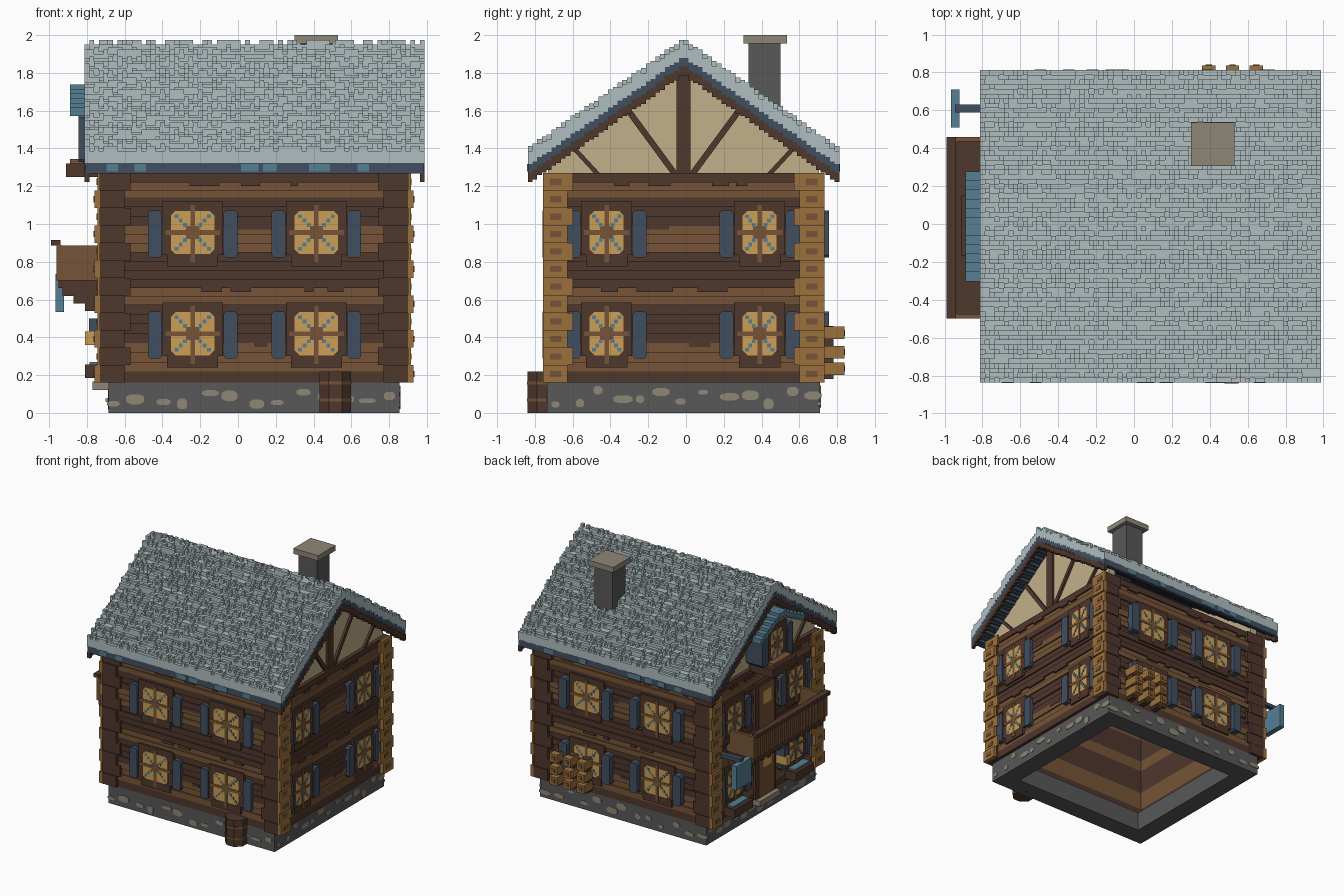
import bpy, bmesh, random

random.seed(4)
cube = bpy.data.objects.get("Cube")
if cube:
    bpy.data.objects.remove(cube, do_unlink=True)

# ---- materials ----
HEX = {"snow": "b0bec0", "slate_blue": "414f60", "dark_wood": "4f372c", "mid_wood": "765437",
       "log_gold": "9c703c", "window_gold": "cc9f57", "plaster": "c2b08a", "stone_grey": "585858",
       "stone_taupe": "8f8777", "teal_paint": "567f92"}
NAMES = list(HEX)
MATS = []
for name, code in HEX.items():
    srgb = [int(code[i:i + 2], 16) / 255 for i in (0, 2, 4)]
    lin = [((c + .055) / 1.055) ** 2.4 for c in srgb] + [1]
    m = bpy.data.materials.new(name)
    m.use_nodes = True
    m.diffuse_color = lin
    bsdf = next(n for n in m.node_tree.nodes if n.type == "BSDF_PRINCIPLED")
    bsdf.inputs["Base Color"].default_value = lin
    bsdf.inputs["Roughness"].default_value = .9
    MATS.append(m)

# ---- helpers: every part collects its blocks in one bmesh ----
parts = {}


def face(bm, mat, pts):
    f = bm.faces.new([bm.verts.new(p) for p in pts])
    f.material_index = NAMES.index(mat)


def prism(part, mat, ring_a, ring_b):
    bm = parts.setdefault(part, bmesh.new())
    va, vb = ([bm.verts.new(p) for p in r] for r in (ring_a, ring_b))
    n = len(va)
    fs = [bm.faces.new(va), bm.faces.new(vb[::-1])]
    fs += [bm.faces.new((va[i], vb[i], vb[(i + 1) % n], va[(i + 1) % n])) for i in range(n)]
    for f in fs:
        f.material_index = NAMES.index(mat)
    bmesh.ops.recalc_face_normals(bm, faces=fs)


def box(part, mat, x0, x1, y0, y1, z0, z1):
    ring = [(x0, y0), (x1, y0), (x1, y1), (x0, y1)]
    prism(part, mat, [(x, y, z0) for x, y in ring], [(x, y, z1) for x, y in ring])


# side -> (axis of the wall normal, wall plane, outward sign, wall start, wall end)
SIDES = {"front": ("y", -.735, -1, -.69, .86), "back": ("y", .71, 1, -.69, .86),
         "left": ("x", .88, 1, -.72, .7), "right": ("x", -.71, -1, -.72, .7)}


def at(side, u, z, d):
    axis, plane, s = SIDES[side][:3]
    return (u, plane + s * d, z) if axis == "y" else (plane + s * d, u, z)


def poly(side, part, mat, pts, d0, d1):
    prism(part, mat, [at(side, u, z, d0) for u, z in pts], [at(side, u, z, d1) for u, z in pts])


def slab(side, part, mat, u0, u1, z0, z1, d0, d1):
    poly(side, part, mat, [(u0, z0), (u1, z0), (u1, z1), (u0, z1)], d0, d1)


# ---- stone foundation: open ring with pale stones ----
for y0, y1 in ((-.735, -.58), (.555, .71)):
    box("foundation", "stone_grey", -.685, .855, y0, y1, 0, .16)
for x0, x1 in ((-.685, -.53), (.7, .855)):
    box("foundation", "stone_grey", x0, x1, -.58, .555, 0, .16)
for side, off in (("front", 0), ("back", 0), ("left", -.025), ("right", -.025)):
    a, b = SIDES[side][3:]
    for i in range(13):
        u = a + .04 + (b - a - .08) * i / 12 + random.uniform(-.02, .02)
        z, w, h = random.uniform(.04, .12), random.uniform(.02, .05), random.uniform(.012, .03)
        pts = [(u - w, z - h / 2), (u - w / 2, z - h), (u + w / 2, z - h), (u + w, z - h / 2),
               (u + w, z + h / 2), (u + w / 2, z + h), (u - w / 2, z + h), (u - w, z + h / 2)]
        poly(side, "foundation_stones", "stone_taupe", pts, off - .01, off + .004)

# ---- log walls in alternating dark and light bands ----
LEVELS = [.16, .22, .37, .57, .66, .85, .99, 1.14, 1.22, 1.27]
for side, (axis, plane, s, a, b) in SIDES.items():
    for i, (z0, z1) in enumerate(zip(LEVELS, LEVELS[1:])):
        mat = "mid_wood" if i % 2 else "dark_wood"
        rows = max(1, round((z1 - z0) / .05))
        h = (z1 - z0) / rows
        for r in range(rows):
            out = -.012 * (r % 2)
            slab(side, "log_walls", mat, a, b, z0 + r * h, z0 + (r + 1) * h, -.13, out)
        if i % 2:  # weathered patches
            for k in range(5):
                u, w = random.uniform(a + .15, b - .25), random.uniform(.04, .12)
                slab(side, "wall_patches", "dark_wood", u, u + w, z1 - .02, z1 + .005, -.02, .004)
box("ceiling", "dark_wood", -.6, .77, -.62, .6, 1.24, 1.265)

# ---- interlocking corner logs ----
ROWS = 12
H = 1.11 / ROWS
for i in range(ROWS):
    odd = i % 2
    z0, z1 = .16 + i * H, .16 + (i + 1) * H
    w = .13 + .03 * odd
    for side in ("front", "back"):
        out = .022 - .008 * odd
        slab(side, "corner_logs", "dark_wood", -.73, -.73 + w, z0, z1, -.1, out)
        slab(side, "corner_logs", "dark_wood", .9 - w, .9, z0, z1, -.1, out)
    for side in ("left", "right"):
        out = .05 - .015 * odd
        for y0, y1, m in ((-.757, -.757 + w, -.69), (.732 - w, .732, .665)):
            slab(side, "log_ends", "log_gold", y0, y1, z0, z1, -.1 + .12, out)
            slab(side, "log_ends", "mid_wood", m - .03, m + .03, z0 + .03, z1 - .03, .02, out + .004)


# ---- windows with shutters ----
def window(side, u, z, hw, shutters=True, base=0):
    hh = .115
    slab(side, "window_frames", "dark_wood", u - hw - .045, u + hw + .045, z - .12, z + .165, -.02, base + .014)
    slab(side, "window_frames", "dark_wood", u - hw - .02, u + hw + .02, z - .18, z - .12, -.02, base + .016)
    c = .025
    pts = [(-hw + c, -hh), (hw - c, -hh), (hw, -hh + c), (hw, hh - c),
           (hw - c, hh), (-hw + c, hh), (-hw, hh - c), (-hw, -hh + c)]
    poly(side, "window_panes", "window_gold", [(u + p, z + q) for p, q in pts], base, base + .017)
    slab(side, "window_bars", "mid_wood", u - .012, u + .012, z - .16, z + .145, base, base + .021)
    slab(side, "window_bars", "mid_wood", u - hw - .03, u + hw + .03, z - .012, z + .012, base, base + .021)
    slab(side, "window_bars", "mid_wood", u - .035, u + .035, z - .035, z + .035, base, base + .019)
    for t in (.35, .55, .75):
        for p in (-t, t):
            for q in (-t, t):
                cu, cz, e = u + p * hw, z + q * hh, .01
                slab(side, "pane_lattice", "teal_paint", cu - e, cu + e, cz - e, cz + e, base, base + .02)
    if shutters:
        for s in (-1, 1):
            cu = u + s * (hw + .085)
            pts = [(-.037, -.11), (-.025, -.125), (.025, -.125), (.037, -.11),
                   (.037, .11), (.025, .125), (-.025, .125), (-.037, .11)]
            out = .047 if side == "back" else .024
            poly(side, "shutters", "slate_blue", [(cu + p, z - .008 + q) for p, q in pts], -.02, base + out)


for z in (.42, .955):
    for side in ("front", "back"):
        for u in (-.24, .415):
            window(side, u, z, .115)
    for side in ("left", "right"):
        for u in (-.42, .39):
            window(side, u, z, .09)


# ---- gables with timber framing ----
def bar(side, u0, z0, u1, z1, w):
    poly(side, "gable_timbers", "dark_wood", [(u0 - w, z0), (u0 + w, z0), (u1 + w, z1), (u1 - w, z1)], -.04, -.012)


C = -.0125
for side in ("left", "right"):
    poly(side, "gable_plaster", "plaster", [(-.73, 1.26), (.705, 1.26), (.705, 1.33), (C, 1.83), (-.73, 1.33)], -.09, -.03)
    bar(side, C, 1.26, C, 1.82, .037)
    for s in (-1, 1):
        bar(side, C + s * .05, 1.27, C + s * .3, 1.61, .02)
        bar(side, C + s * .46, 1.27, C + s * .58, 1.4, .016)

# ---- roof: brown bargeboards, blue boarding, rough snow ----
V, NX, NY = .025, 72, 66
X0, Y0 = -.812, -.8375


def roof_z(j):
    y = Y0 + (j + .5) * V
    return round((1.955 - .7 * abs(y - C)) / .0125) * .0125


for j in range(NY):
    y, z = Y0 + j * V, roof_z(j)
    box("roof_boards", "slate_blue", X0 + .003, X0 + NX * V - .003, y, y + V, z - .12, z - .065)
    for x in (X0, X0 + NX * V - V):
        box("bargeboards", "dark_wood", x, x + V, y, y + V, z - .165, z - .115)
for j in (0, NY - 1):
    y = Y0 + j * V
    for k in range(9):
        x = random.uniform(X0, .9)
        box("eave_patches", "teal_paint", x, x + .06, y - .003, y + V + .003, roof_z(j) - .11, roof_z(j) - .07)

snow = parts.setdefault("roof_snow", bmesh.new())
height = [[roof_z(j) + V * (random.random() < .42) for j in range(NY)] for i in range(NX)]


def level(i, j, home):
    return height[i][j] if 0 <= i < NX and 0 <= j < NY else roof_z(home) - .07


for i in range(NX):
    for j in range(NY):
        xa, ya, h = X0 + i * V, Y0 + j * V, height[i][j]
        xb, yb = xa + V, ya + V
        face(snow, "snow", [(xa, ya, h), (xb, ya, h), (xb, yb, h), (xa, yb, h)])
        for di, dj, p, q in ((-1, 0, (xa, yb), (xa, ya)), (1, 0, (xb, ya), (xb, yb)),
                             (0, -1, (xa, ya), (xb, ya)), (0, 1, (xb, yb), (xa, yb))):
            low = level(i + di, j + dj, j)
            if low < h - .001:
                face(snow, "snow", [(*p, low), (*q, low), (*q, h), (*p, h)])

# ---- chimney ----
box("chimney", "stone_grey", .33, .5, .33, .5, 1.55, 1.96)
box("chimney_cap", "stone_taupe", .3, .53, .305, .535, 1.955, 2)

# ---- rain barrel ----
def octagon(r, z):
    k = r * .414
    return [(.515 + a, -.755 + b, z) for a, b in ((-k, -r), (k, -r), (r, -k), (r, k), (k, r), (-k, r), (-r, k), (-r, -k))]


prism("rain_barrel", "dark_wood", octagon(.083, 0), octagon(.083, .22))
for z in (.06, .15):
    prism("barrel_hoops", "mid_wood", octagon(.087, z), octagon(.087, z + .015))

# ---- firewood stack ----
for x in (.36, .485, .61):
    for z in (.2, .288, .39):
        box("firewood", "log_gold", x, x + .07, .7, .838, z, z + .067)
        box("firewood", "mid_wood", x + .018, x + .052, .8, .842, z + .018, z + .05)
    box("firewood_rack", "dark_wood", x + .01, x + .06, .7, .78, .18, .46)

# ---- balcony ----
box("balcony_floor", "dark_wood", -.95, -.7, -.49, .45, .66, .73)
for y in (-.49, -.26, -.02, .2, .41):
    for k in range(3):
        box("balcony_brackets", "dark_wood", -.93 + k * .06, -.7, y, y + .04, .62 - k * .04, .665 - k * .04)
for k in range(24):
    y = -.5 + k * .04
    box("balcony_planks", "mid_wood", -.96 + .008 * (k % 2), -.935, y, y + .04, .7, .89)
for y in (-.5, .435):
    box("balcony_planks", "mid_wood", -.955, -.7, y, y + .025, .7, .885)
box("balcony_handrail", "dark_wood", -.99, -.94, -.5, .46, .885, .915)

# ---- doors, flower boxes and lantern ----
for z0, z1 in ((.16, .57), (.7, 1.1)):
    slab("right", "door_frames", "dark_wood", -.15, .12, z0, z1 + .03, -.02, .02)
    slab("right", "doors", "mid_wood", -.115, .085, z0 + .01, z1, -.02, .028)
    slab("right", "door_windows", "window_gold", -.07, .04, z1 - .16, z1 - .05, -.02, .033)
slab("right", "door_step", "stone_taupe", -.15, .12, .12, .165, -.05, .06)
for u in (-.42, .39):
    slab("right", "flower_boxes", "dark_wood", u - .12, u + .12, .185, .255, -.02, .1)
    slab("right", "flower_boxes", "teal_paint", u - .1, u + .1, .25, .27, -.02, .075)
slab("right", "lantern", "window_gold", -.23, -.18, .36, .43, 0, .1)
slab("right", "lantern", "slate_blue", -.235, -.175, .43, .5, 0, .08)

# ---- hanging sign ----
box("sign_arm", "slate_blue", -.945, -.7, .59, .63, .73, .76)
box("sign_board", "teal_paint", -.965, -.92, .51, .71, .535, .735)

# ---- gable window bay with peaked awning ----
slab("right", "gable_bay", "dark_wood", -.15, .13, 1.27, 1.62, -.05, .11)
window("right", C, 1.46, .08, True, .11)
slab("right", "gable_flower_box", "dark_wood", -.17, .15, 1.25, 1.32, -.02, .2)
slab("right", "gable_flower_box", "mid_wood", -.13, .11, 1.315, 1.345, .1, .18)
for k in range(12):
    u = C - .29 + k * .0484
    z = 1.735 - .27 * abs(u + .0242 - C) / .55
    z = 1.75 - .5 * abs(u + .0242 - C)
    slab("right", "gable_awning", "teal_paint", u, u + .0484, z - .045, z, -.02, .18)

# ---- turn the collected parts into objects ----
for name, bm in parts.items():
    mesh = bpy.data.meshes.new(name)
    used = sorted({f.material_index for f in bm.faces})
    for f in bm.faces:
        f.material_index = used.index(f.material_index)
    bm.to_mesh(mesh)
    bm.free()
    for k in used:
        mesh.materials.append(MATS[k])
    bpy.context.collection.objects.link(bpy.data.objects.new(name, mesh))
